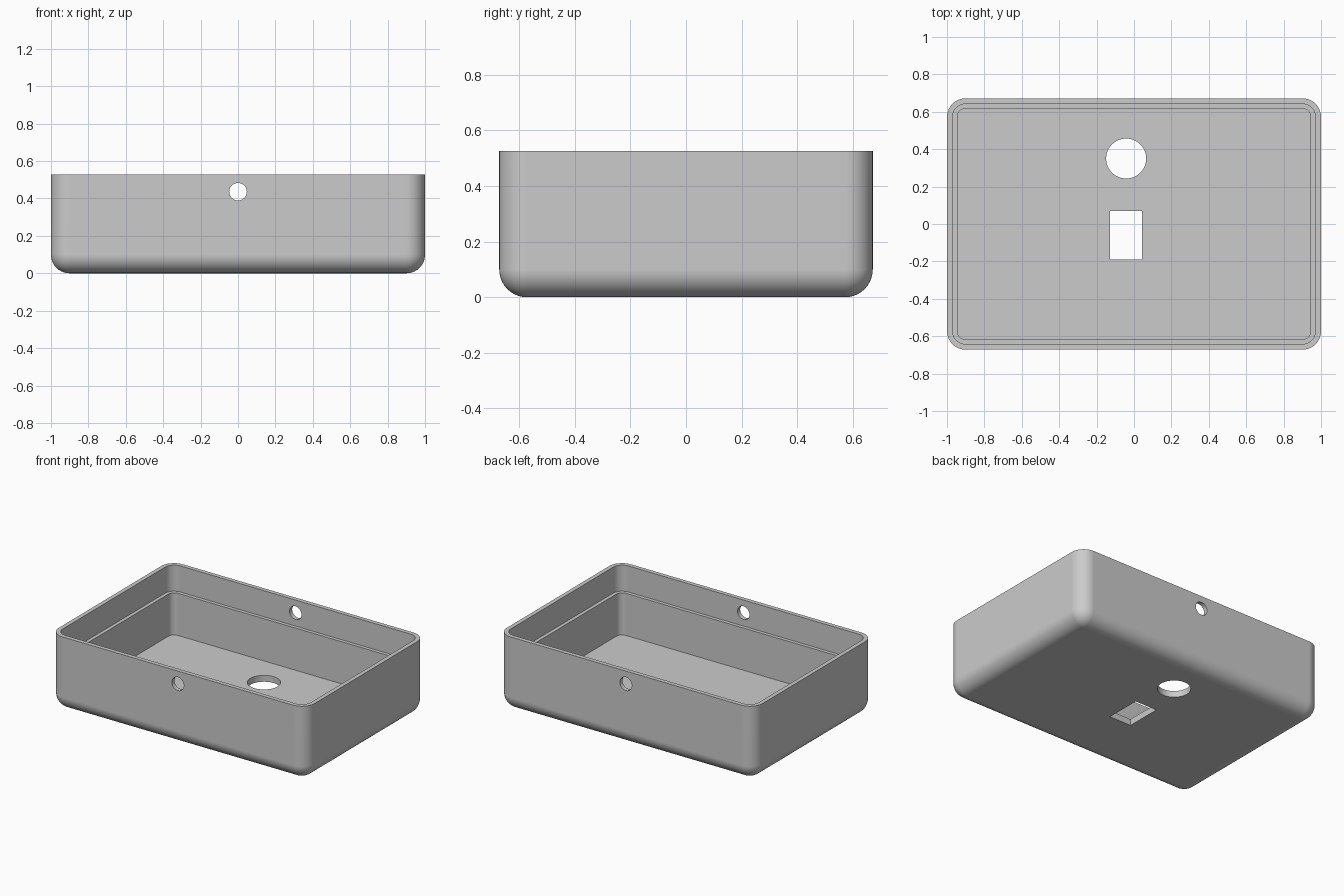
import bpy, bmesh, math

cube = bpy.data.objects.get("Cube")
if cube:
    bpy.data.objects.remove(cube, do_unlink=True)

HALF_X, HALF_Y, HEIGHT = 1.0, 0.672, 0.527
CORNER = 0.1              # outer corner and bottom fillet radius
LIP, WALL = 0.03, 0.055   # wall thickness above and below the step
STEP_Z, FLOOR_Z = 0.343, 0.045
SEG = 10

grey = bpy.data.materials.new("plain grey")
grey.use_nodes = True
grey.diffuse_color = (0.6, 0.6, 0.6, 1)
grey.node_tree.nodes["Principled BSDF"].inputs["Base Color"].default_value = (0.6, 0.6, 0.6, 1)


def rounded_ring(bm, inset, z):
    """Rounded rectangle loop, offset inward from the outer wall."""
    r = CORNER - inset
    cx, cy = HALF_X - CORNER, HALF_Y - CORNER
    ring = []
    for q, (sx, sy) in enumerate([(1, 1), (-1, 1), (-1, -1), (1, -1)]):
        for i in range(SEG + 1):
            a = (q + i / SEG) * math.pi / 2
            ring.append(bm.verts.new((sx * cx + r * math.cos(a), sy * cy + r * math.sin(a), z)))
    return ring


# Wall section: underside, fillet, outside, rim, lip, step, inside, floor
fillet = []
for i in range(SEG + 1):
    a = i / SEG * math.pi / 2
    fillet.append((CORNER * (1 - math.sin(a)), CORNER * (1 - math.cos(a))))
section = fillet + [(0, HEIGHT), (LIP, HEIGHT), (LIP, STEP_Z), (WALL, STEP_Z), (WALL, FLOOR_Z)]

bm = bmesh.new()
rings = [rounded_ring(bm, inset, z) for inset, z in section]
for low, high in zip(rings, rings[1:]):
    for i in range(len(low)):
        j = (i + 1) % len(low)
        bm.faces.new((low[i], low[j], high[j], high[i]))
bm.faces.new(rings[-1])
bm.faces.new(rings[0][::-1])
bmesh.ops.remove_doubles(bm, verts=bm.verts, dist=1e-5)
bmesh.ops.recalc_face_normals(bm, faces=bm.faces)
mesh = bpy.data.meshes.new("open_case")
bm.to_mesh(mesh)
bm.free()
mesh.materials.append(grey)
case = bpy.data.objects.new("open_case", mesh)
bpy.context.collection.objects.link(case)


def cut(cutter):
    """Subtract the cutter from the case, then discard it."""
    cutter.hide_render = True
    cutter.data.materials.append(grey)
    mod = case.modifiers.new("opening", 'BOOLEAN')
    mod.operation, mod.solver, mod.object = 'DIFFERENCE', 'EXACT', cutter
    bpy.ops.object.select_all(action='DESELECT')
    case.select_set(True)
    bpy.context.view_layer.objects.active = case
    bpy.ops.object.modifier_apply(modifier=mod.name)
    bpy.data.objects.remove(cutter, do_unlink=True)


# Round hole through the floor
bpy.ops.mesh.primitive_cylinder_add(vertices=48, radius=0.107, depth=0.2, location=(-0.042, 0.35, 0))
cut(bpy.context.object)

# Rectangular slot through the floor
bpy.ops.mesh.primitive_cube_add(size=1, location=(-0.043, -0.06, 0))
slot = bpy.context.object
slot.scale = (0.171, 0.257, 0.2)
cut(slot)

# Round hole through the front and back walls
bpy.ops.mesh.primitive_cylinder_add(vertices=32, radius=0.047, depth=2, location=(0, 0, 0.436),
                                    rotation=(math.pi / 2, 0, 0))
cut(bpy.context.object)

# Smooth fillets, flat panels, crisp edges
case.select_set(True)
bpy.context.view_layer.objects.active = case
bpy.ops.object.shade_smooth_by_angle(angle=math.radians(30))
weighted = case.modifiers.new("flat_panels", 'WEIGHTED_NORMAL')
weighted.keep_sharp = True
